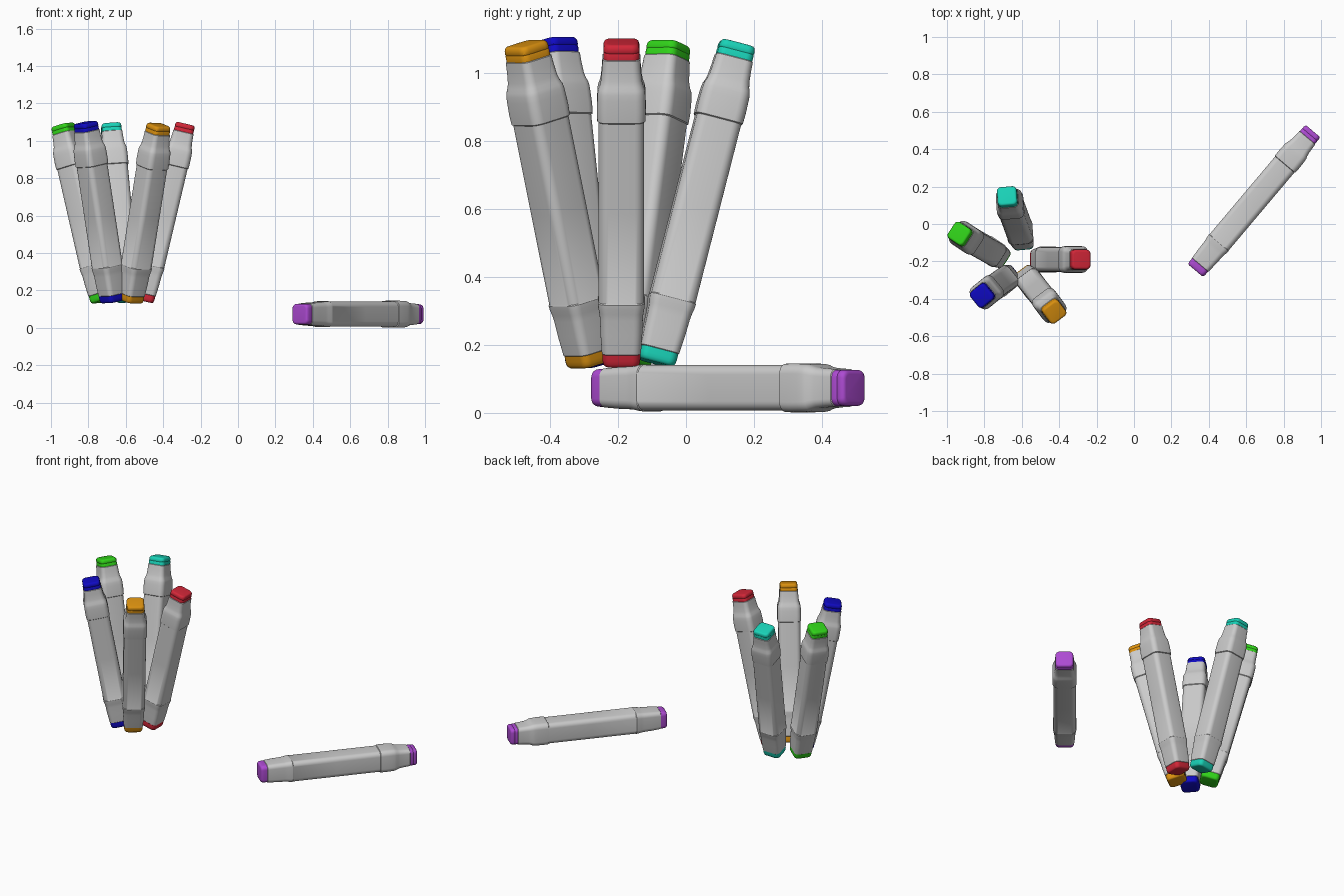
import bpy, bmesh
from math import cos, sin, pi, radians
from mathutils import Vector, Matrix

if "Cube" in bpy.data.objects:
    bpy.data.objects.remove(bpy.data.objects["Cube"])

LENGTH = 0.975

# (distance along the pen, half width) profiles
BODY = [(0.038, 0.0545), (0.041, 0.0575), (0.10, 0.0615), (0.145, 0.063), (0.165, 0.065),
        (0.18, 0.068), (0.194, 0.069), (0.197, 0.067), (0.47, 0.067), (0.741, 0.067),
        (0.744, 0.071), (0.775, 0.072), (0.81, 0.071), (0.828, 0.0702), (0.84, 0.068),
        (0.852, 0.0635), (0.868, 0.060), (0.90, 0.057), (0.928, 0.0555), (0.931, 0.052)]
TOP_CAP = [(0.929, 0.053), (0.947, 0.053), (0.95, 0.0515), (0.953, 0.053), (0.963, 0.0525),
           (0.970, 0.050), (0.974, 0.046), (0.975, 0.040)]
BOTTOM_CAP = [(0.0, 0.042), (0.001, 0.048), (0.005, 0.052), (0.012, 0.0545),
              (0.022, 0.0555), (0.040, 0.0555)]


def rounded_square(half, steps=6, roundness=0.42):
    r = half * roundness
    pts = []
    for q in range(4):
        mid = pi / 4 + q * pi / 2
        cx = (half - r) * (1 if cos(mid) > 0 else -1)
        cy = (half - r) * (1 if sin(mid) > 0 else -1)
        for i in range(steps + 1):
            a = q * pi / 2 + i / steps * pi / 2
            pts.append((cx + r * cos(a), cy + r * sin(a)))
    return pts


def loft(name, profile, matrix, close_start=False, close_end=False, mat=None):
    bm = bmesh.new()
    rings = [[bm.verts.new((x, y, s)) for x, y in rounded_square(h)] for s, h in profile]
    n = len(rings[0])
    for a, b in zip(rings, rings[1:]):
        for i in range(n):
            j = (i + 1) % n
            bm.faces.new((a[i], a[j], b[j], b[i]))
    if close_start:
        bm.faces.new(rings[0][::-1])
    if close_end:
        bm.faces.new(rings[-1])
    me = bpy.data.meshes.new(name)
    bm.to_mesh(me)
    bm.free()
    ob = bpy.data.objects.new(name, me)
    bpy.context.collection.objects.link(ob)
    ob.matrix_world = matrix
    if mat:
        me.materials.append(mat)
    bpy.ops.object.select_all(action='DESELECT')
    ob.select_set(True)
    bpy.context.view_layer.objects.active = ob
    bpy.ops.object.shade_smooth_by_angle(angle=radians(35))


def pen(label, bottom, top, side, color):
    bottom, top = Vector(bottom), Vector(top)
    z = (top - bottom).normalized()
    y = z.cross(Vector(side)).normalized()
    x = y.cross(z)
    origin = (bottom + top) / 2 - z * LENGTH / 2
    m = Matrix.Translation(origin) @ Matrix((x, y, z)).transposed().to_4x4()
    mat = bpy.data.materials.new(label + "_cap")
    mat.diffuse_color = (*color, 1)
    mat.use_nodes = True
    mat.node_tree.nodes["Principled BSDF"].inputs["Base Color"].default_value = mat.diffuse_color
    loft(label + "_marker_body", BODY, m)
    loft(label + "_marker_top_cap", TOP_CAP, m, close_end=True, mat=mat)
    loft(label + "_marker_bottom_cap", BOTTOM_CAP, m, close_start=True, mat=mat)


def yaw(deg):
    return (cos(radians(deg)), sin(radians(deg)), 0)


# Standing fan of markers
pen("red", (-0.505, -0.19, 0.143), (-0.281, -0.19, 1.092), yaw(0), (0.65, 0.02, 0.04))
pen("teal", (-0.592, -0.089, 0.145), (-0.68, 0.152, 1.088), yaw(4), (0.01, 0.65, 0.48))
pen("green", (-0.722, -0.170, 0.142), (-0.937, -0.05, 1.087), yaw(147), (0.03, 0.65, 0.01))
pen("blue", (-0.67, -0.285, 0.14), (-0.815, -0.385, 1.098), yaw(219), (0.005, 0.003, 0.55))
pen("orange", (-0.574, -0.283, 0.142), (-0.424, -0.472, 1.086), yaw(307), (0.70, 0.28, 0.005))

# Marker lying on the floor
pen("purple", (0.328, -0.249, 0.0735), (0.957, 0.497, 0.0735), (0, 0, 1), (0.42, 0.07, 0.65))
